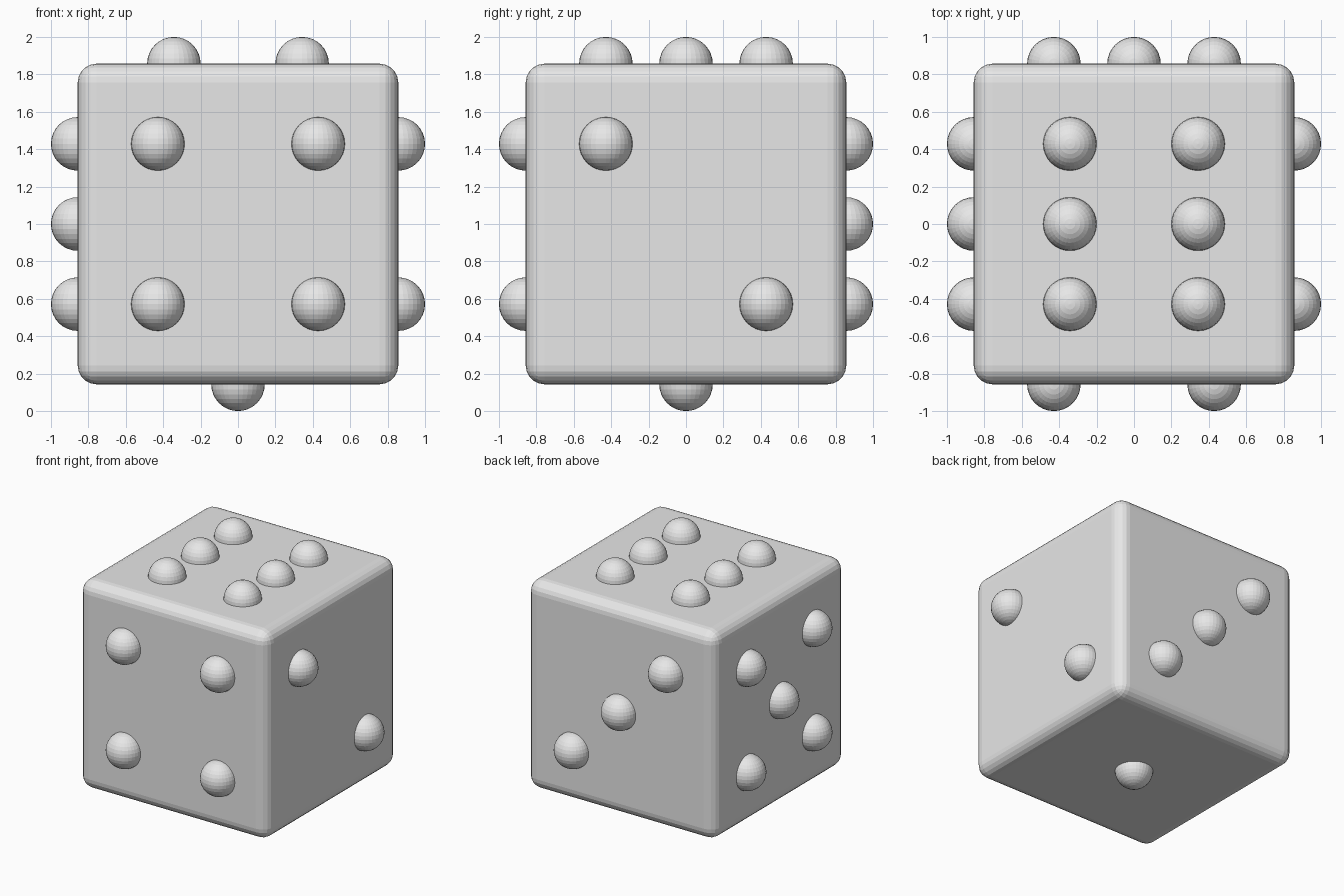
import bpy
from mathutils import Vector

cube = bpy.data.objects.get("Cube")
if cube:
    bpy.data.objects.remove(cube, do_unlink=True)

HALF = 0.857      # half the width of the body
RADIUS = 0.143    # dot radius
D = HALF / 2      # dot offset from the middle of a face
N = HALF * 0.4    # narrower offset for the six
CENTRE = Vector((0, 0, 1))

grey = bpy.data.materials.new("light grey")
grey.use_nodes = True
colour = (0.8, 0.8, 0.8, 1)
grey.diffuse_color = colour
grey.node_tree.nodes["Principled BSDF"].inputs["Base Color"].default_value = colour

# Rounded body
bpy.ops.mesh.primitive_cube_add(size=2 * HALF, location=CENTRE)
body = bpy.context.object
body.name = "die_body"
body.data.materials.append(grey)
bevel = body.modifiers.new("rounded_edges", "BEVEL")
bevel.width = 0.1
bevel.segments = 5


def add_dots(face, normal, u, v, spots):
    """Place half-sunk balls on one face, at (u, v) offsets from its middle."""
    normal, u, v = Vector(normal), Vector(u), Vector(v)
    for i, (a, b) in enumerate(spots, 1):
        bpy.ops.mesh.primitive_uv_sphere_add(
            segments=32, ring_count=16, radius=RADIUS,
            location=CENTRE + normal * HALF + u * a + v * b)
        dot = bpy.context.object
        dot.name = f"{face}_dot_{i}"
        dot.data.materials.append(grey)


X, Y, Z = (1, 0, 0), (0, 1, 0), (0, 0, 1)
corners = [(a, b) for a in (-D, D) for b in (-D, D)]
diagonal = [(-D, D), (D, -D)]
middle = [(0, 0)]

# Dots, one to six
add_dots("bottom", (0, 0, -1), X, Y, middle)
add_dots("left", X, Y, Z, diagonal)
add_dots("back", Y, X, Z, diagonal + middle)
add_dots("front", (0, -1, 0), X, Z, corners)
add_dots("right", (-1, 0, 0), Y, Z, corners + middle)
add_dots("top", Z, X, Y, [(a, b) for a in (-N, N) for b in (-D, 0, D)])
